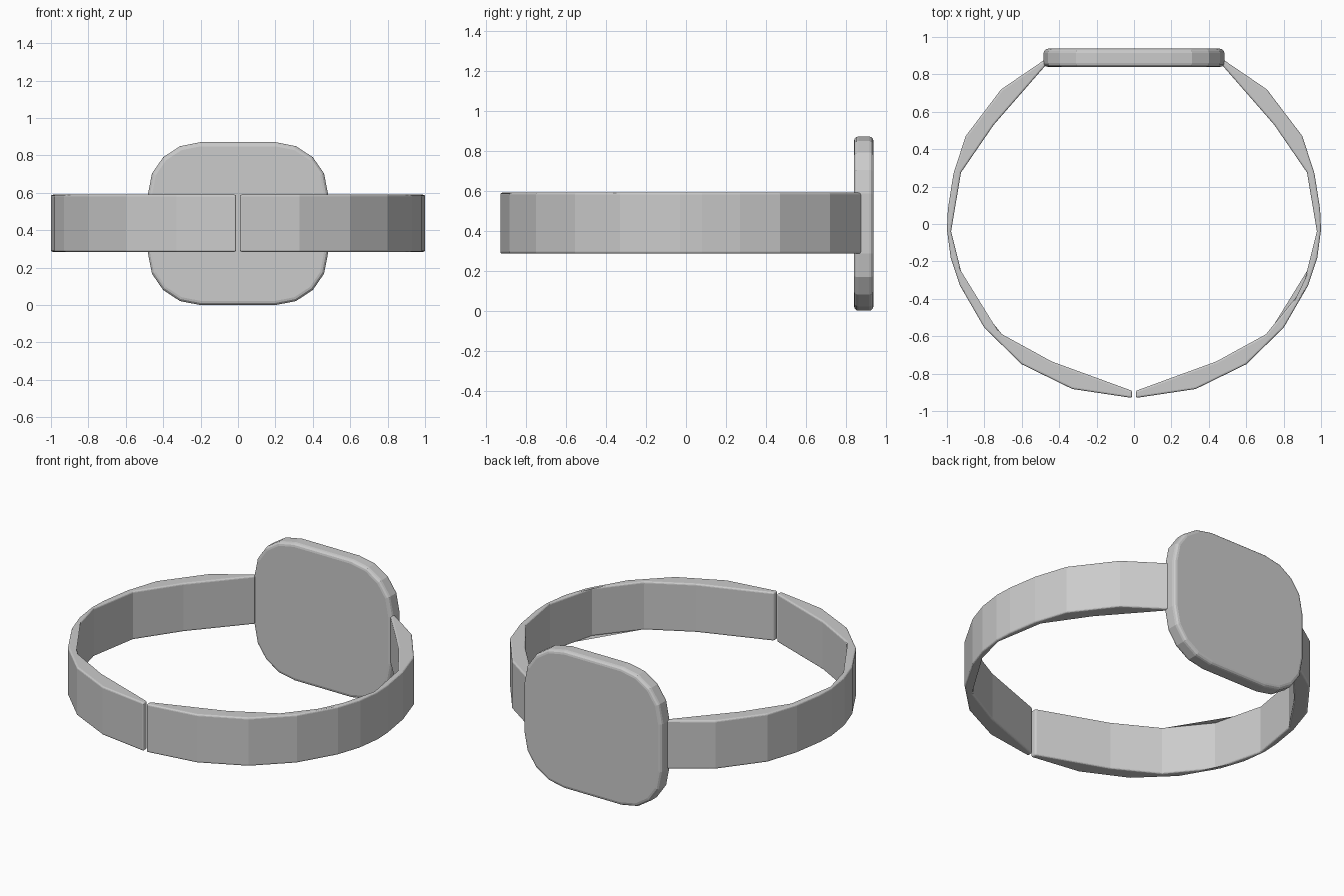
import bpy, bmesh
from mathutils import Vector

if "Cube" in bpy.data.objects:
    bpy.data.objects.remove(bpy.data.objects["Cube"])


def prism(name, outline, push, bevel):
    """Extrude a closed outline along a vector and round its sharp edges."""
    bm = bmesh.new()
    face = bm.faces.new([bm.verts.new(p) for p in outline])
    ext = bmesh.ops.extrude_face_region(bm, geom=[face])
    moved = [g for g in ext["geom"] if isinstance(g, bmesh.types.BMVert)]
    bmesh.ops.translate(bm, verts=moved, vec=Vector(push))
    bmesh.ops.recalc_face_normals(bm, faces=bm.faces)
    me = bpy.data.meshes.new(name)
    bm.to_mesh(me)
    bm.free()
    ob = bpy.data.objects.new(name, me)
    bpy.context.collection.objects.link(ob)
    mod = ob.modifiers.new("edge_rounding", "BEVEL")
    mod.width = bevel
    mod.segments = 3
    mod.limit_method = "ANGLE"
    mod.angle_limit = 0.8
    return ob


# Band halves: faceted outer curve, coarser inner curve
outer = [(0.01, -0.93), (0.33, -0.882), (0.60, -0.75), (0.80, -0.555),
         (0.93, -0.33), (0.98, -0.18), (1.0, -0.03), (0.995, 0.08),
         (0.965, 0.27), (0.90, 0.47), (0.71, 0.72), (0.475, 0.88)]
inner = [(0.475, 0.845), (0.75, 0.53), (0.925, 0.275), (0.978, -0.04),
         (0.90, -0.35), (0.705, -0.59), (0.44, -0.735), (0.01, -0.892)]
for side, sx in (("right", 1), ("left", -1)):
    prism("band_" + side, [(sx * x, y, 0.285) for x, y in outer + inner],
          (0, 0, 0.305), 0.01)

# Face plate: rounded square, mirrored from one quarter of its outline
cz = 0.4355
quarter = [(0.483, 0.15), (0.46, 0.268), (0.40, 0.355), (0.31, 0.414), (0.20, 0.4355)]
upper = quarter + [(-x, z) for x, z in reversed(quarter)]
loop = upper + [(-x, -z) for x, z in upper]
prism("face_plate", [(x, 0.84, cz + z) for x, z in loop], (0, 0.097, 0), 0.022)
